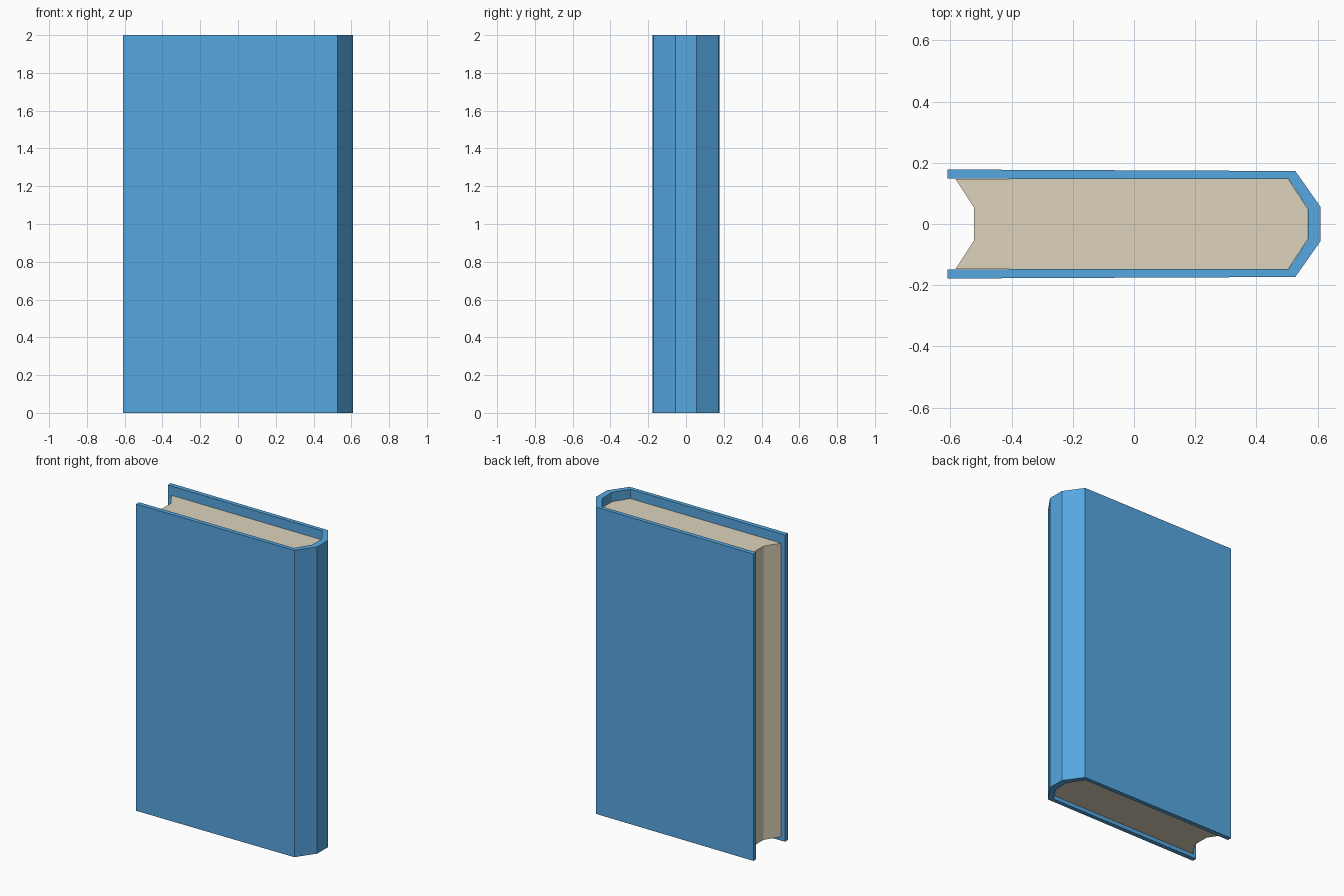
import bpy, bmesh

if "Cube" in bpy.data.objects:
    bpy.data.objects.remove(bpy.data.objects["Cube"])


def material(name, rgb):
    m = bpy.data.materials.new(name)
    m.diffuse_color = (*rgb, 1.0)
    m.use_nodes = True
    m.node_tree.nodes["Principled BSDF"].inputs["Base Color"].default_value = m.diffuse_color
    return m


def mirrored(half):
    """Close a half outline (y > 0) by mirroring it across y = 0."""
    return half + [(x, -y) for x, y in reversed(half)]


def prism(name, outline, z0, z1, mat):
    """Extrude a flat outline from z0 up to z1."""
    bm = bmesh.new()
    face = bm.faces.new([bm.verts.new((x, y, z0)) for x, y in outline])
    top = bmesh.ops.extrude_face_region(bm, geom=[face])["geom"]
    verts = [v for v in top if isinstance(v, bmesh.types.BMVert)]
    bmesh.ops.translate(bm, verts=verts, vec=(0, 0, z1 - z0))
    bmesh.ops.recalc_face_normals(bm, faces=bm.faces)
    # split the concave end caps cleanly
    caps = [f for f in bm.faces if len(f.verts) > 4]
    bmesh.ops.triangulate(bm, faces=caps)
    mesh = bpy.data.meshes.new(name)
    bm.to_mesh(mesh)
    bm.free()
    mesh.materials.append(mat)
    obj = bpy.data.objects.new(name, mesh)
    bpy.context.collection.objects.link(obj)
    return obj


blue = material("cover blue", (0.093, 0.386, 0.745))
cream = material("paper cream", (0.723, 0.651, 0.503))

# Cover: one folded shell, outer side then inner side
outer = mirrored([(-0.61, 0.178), (0.527, 0.173), (0.61, 0.055)])
inner = mirrored([(-0.61, 0.148), (0.505, 0.147), (0.568, 0.05)])
prism("cover", outer + inner[::-1], 0.0, 2.0, blue)

# Page block: hollow fore edge, rounded back, recessed at both ends
prism("pages", mirrored([(-0.522, 0.053), (-0.583, 0.147),
                         (0.504, 0.1465), (0.567, 0.0495)]), 0.025, 1.94, cream)
